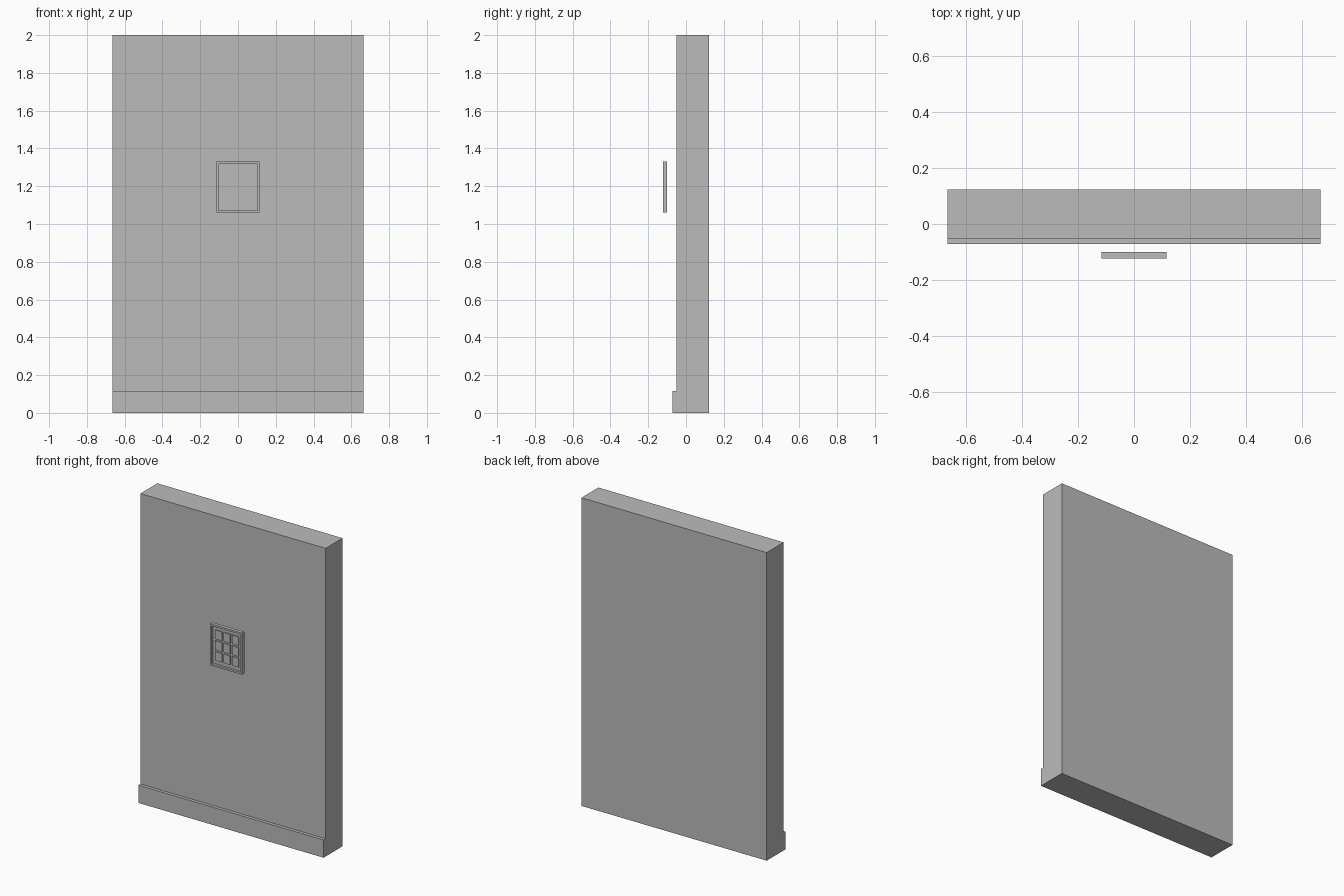
import bpy
import bmesh

if "Cube" in bpy.data.objects:
    bpy.data.objects.remove(bpy.data.objects["Cube"])

grey = bpy.data.materials.new("plain_grey")
grey.diffuse_color = (0.5, 0.5, 0.5, 1)
grey.use_nodes = True
grey.node_tree.nodes["Principled BSDF"].inputs["Base Color"].default_value = grey.diffuse_color


def box(name, x, y, z, recess=None):
    """Box from (min, max) ranges; recess = (rim, depth) sinks the front face."""
    bm = bmesh.new()
    bmesh.ops.create_cube(bm, size=1)
    for v in bm.verts:
        v.co = [r[0] + (c + 0.5) * (r[1] - r[0]) for c, r in zip(v.co, (x, y, z))]
    bm.normal_update()
    if recess:
        front = min(bm.faces, key=lambda f: f.normal.y)
        bmesh.ops.inset_region(bm, faces=[front], thickness=recess[0])
        inner = bmesh.ops.extrude_discrete_faces(bm, faces=[front])["faces"][0]
        for v in inner.verts:
            v.co.y += recess[1]
    bmesh.ops.recalc_face_normals(bm, faces=bm.faces)
    mesh = bpy.data.meshes.new(name)
    bm.to_mesh(mesh)
    bm.free()
    mesh.materials.append(grey)
    obj = bpy.data.objects.new(name, mesh)
    bpy.context.collection.objects.link(obj)
    return obj


# Wall slab and the skirting along its foot
box("wall", (-0.665, 0.665), (-0.051, 0.1225), (0, 2))
box("skirting", (-0.665, 0.665), (-0.072, -0.051), (0, 0.115))

# Keypad panel floating in front of the wall, with a raised rim
box("keypad_panel", (-0.115, 0.115), (-0.1225, -0.1), (1.06, 1.33), (0.017, 0.015))

# Three by three raised keys on the sunken floor
for row in range(3):
    for col in range(3):
        cx = (col - 1) * 0.06
        cz = 1.195 + (row - 1) * 0.07
        box(f"key_{row}_{col}", (cx - 0.024, cx + 0.024), (-0.115, -0.1075),
            (cz - 0.029, cz + 0.029))
